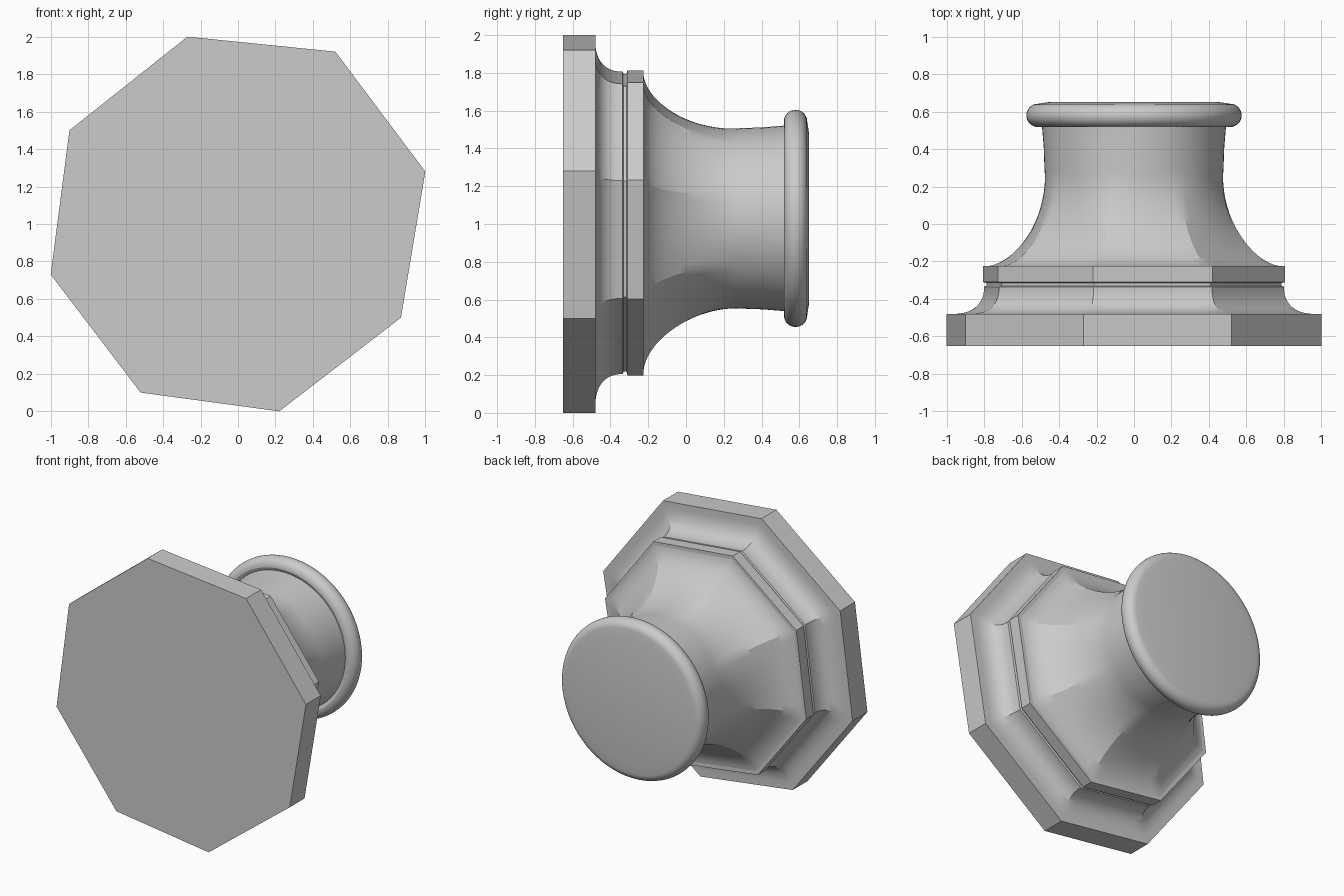
import bpy, bmesh, math
from mathutils import Vector

if "Cube" in bpy.data.objects:
    bpy.data.objects.remove(bpy.data.objects["Cube"])

CZ = 1.03          # height of the knob axis
SEG = 10           # segments per octagon side
corners = [Vector((x, z - CZ)) for x, z in (
    (-.27, 2), (.52, 1.92), (1, 1.28), (.87, .5),
    (.22, 0), (-.52, .1), (-1, .73), (-.9, 1.5))]
outline = [corners[i].lerp(corners[(i + 1) % 8], j / SEG)
           for i in range(8) for j in range(SEG)]


def loft(name, rings, cap_start=False, cap_end=False):
    """Loft (y, size, roundness) rings: roundness 0 = octagon, 1 = circle."""
    bm = bmesh.new()
    loops = []
    for y, s, t in rings:
        pts = [p.lerp(p.normalized(), t) * s for p in outline]
        loops.append([bm.verts.new((p.x, y, p.y + CZ)) for p in pts])
    n = len(outline)
    for a, b in zip(loops, loops[1:]):
        for i in range(n):
            k = (i + 1) % n
            bm.faces.new((a[i], a[k], b[k], b[i]))
    if cap_start:
        bm.faces.new(loops[0][::-1])
    if cap_end:
        bm.faces.new(loops[-1])
    # outline runs clockwise seen from the front, so make the walls face outwards
    bm.normal_update()
    wall = bm.faces[:][0]
    c = wall.calc_center_median() - Vector((0, 0, CZ))
    if wall.normal.x * c.x + wall.normal.z * c.z < 0:
        bmesh.ops.reverse_faces(bm, faces=bm.faces[:])
    me = bpy.data.meshes.new(name)
    bm.to_mesh(me)
    bm.free()
    ob = bpy.data.objects.new(name, me)
    bpy.context.collection.objects.link(ob)
    bpy.ops.object.select_all(action='DESELECT')
    ob.select_set(True)
    bpy.context.view_layer.objects.active = ob
    bpy.ops.object.shade_smooth_by_angle(angle=math.radians(24))
    return ob


def bezier(p0, p1, p2, p3, n):
    out = []
    for i in range(n + 1):
        u = i / n
        w = ((1 - u) ** 3, 3 * u * (1 - u) ** 2, 3 * u * u * (1 - u), u ** 3)
        out.append(tuple(sum(k * p[d] for k, p in zip(w, (p0, p1, p2, p3)))
                         for d in (0, 1)))
    return out


# Octagonal base: plinth, cove, thin groove and upper band
cove = bezier((-.48, .95), (-.475, .86), (-.43, .80), (-.335, .80), 12)
base = [(-.65, 1), (-.48, 1)] + cove + [
    (-.33, .787), (-.315, .787), (-.31, .807), (-.225, .807), (-.225, .78)]
loft("octagonal_base", [(y, s, 0) for y, s in base], cap_start=True)

# Flared neck: octagon blending to round
neck = bezier((-.225, .78), (-.20, .60), (.10, .46), (.30, .478), 24)
rings = [(y, s, min(1, max(0, (y + .225) / .5))) for y, s in neck]
rings += [(.41, .482, 1), (.53, .492, 1)]
loft("neck", rings)

# Rounded collar with a flat end disc
collar = [(.53, .485)]
for i in range(17):
    a = math.pi * i / 16
    collar.append((.58 - .062 * math.cos(a), .513 + .062 * math.sin(a)))
collar += [(.65, .46)]
loft("collar", [(y, s, 1) for y, s in collar], cap_end=True)
